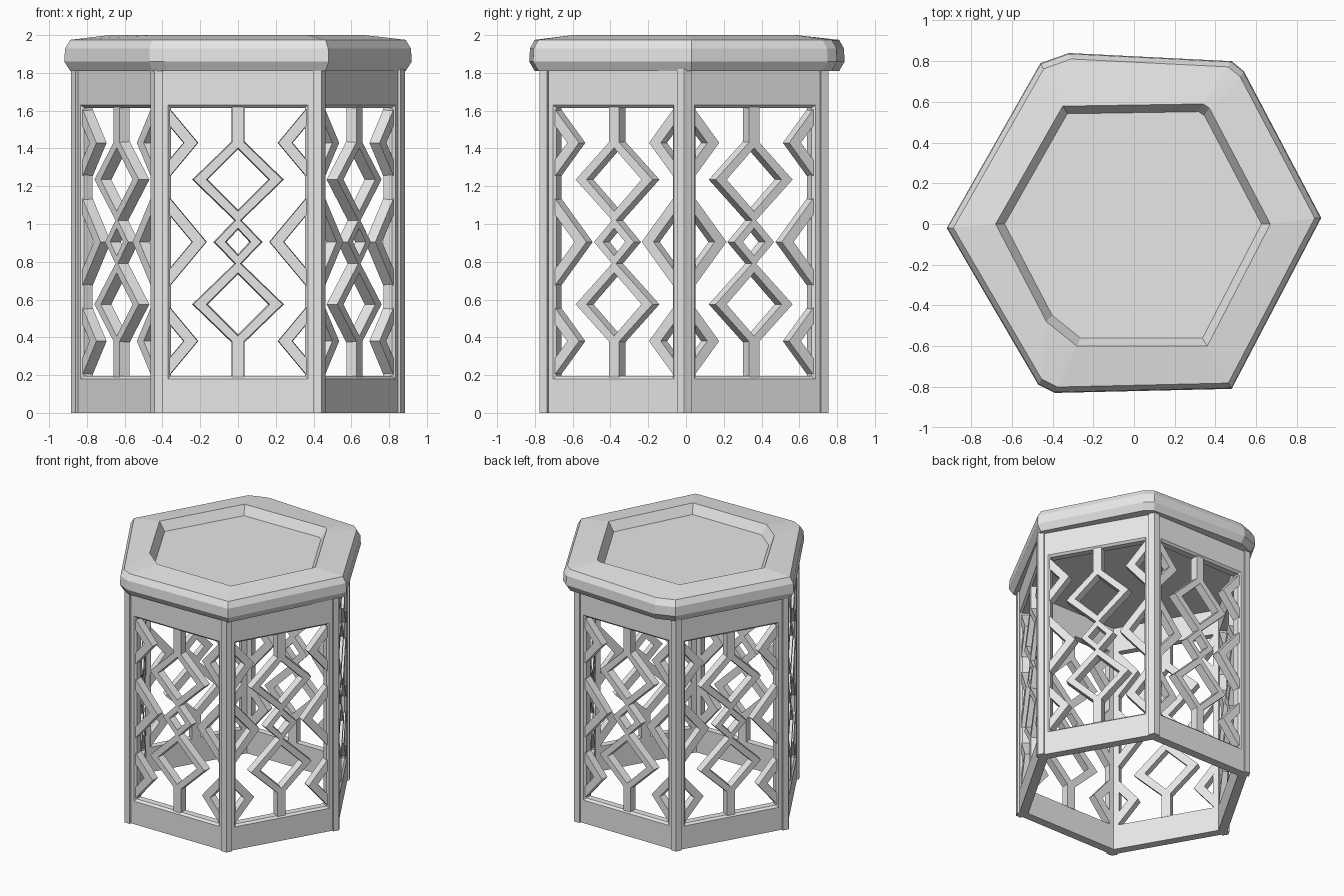
import bpy, bmesh, math
from mathutils import Vector

cube = bpy.data.objects.get("Cube")
if cube:
    bpy.data.objects.remove(cube)

mat = bpy.data.materials.new("plain grey")
mat.use_nodes = True
GREY = (0.8, 0.8, 0.8, 1)
mat.diffuse_color = GREY
mat.node_tree.nodes["Principled BSDF"].inputs["Base Color"].default_value = GREY

CENTRE_Y = -0.01
FACE = 0.75          # distance of panel face from the axis
DEPTH = 0.065        # panel thickness
TAN = math.tan(math.radians(30))


def loft(bm, loops, ring=False):
    """Join successive loops; close as a ring or cap both ends."""
    rows = [[bm.verts.new(p) for p in loop] for loop in loops]
    n = len(rows[0])
    pairs = list(zip(rows, rows[1:]))
    if ring:
        pairs.append((rows[-1], rows[0]))
    else:
        bm.faces.new(rows[0])
        bm.faces.new(rows[-1])
    for a, b in pairs:
        for i in range(n):
            j = (i + 1) % n
            bm.faces.new((a[i], a[j], b[j], b[i]))


def mesh_from(bm, name):
    bmesh.ops.recalc_face_normals(bm, faces=bm.faces)
    me = bpy.data.meshes.new(name)
    bm.to_mesh(me)
    bm.free()
    me.materials.append(mat)
    return me


def place(name, me, turn=0):
    ob = bpy.data.objects.new(name, me)
    ob.location.y = CENTRE_Y
    ob.rotation_euler.z = math.radians(turn)
    bpy.context.collection.objects.link(ob)
    return ob


def at(points, y):
    return [(x, y, z) for x, z in points]


def rect(w, z0, z1):
    return [(-w, z0), (w, z0), (w, z1), (-w, z1)]


def diamond(zc, w, h):
    return [(w, zc), (0, zc + h), (-w, zc), (0, zc - h)]


# Panel frame with chamfered opening
bm = bmesh.new()
back = -FACE + DEPTH
loft(bm, [at(rect(-back * TAN, 0, 1.82), back),
          at(rect(FACE * TAN, 0, 1.82), -FACE),
          at(rect(0.37, 0.18, 1.63), -FACE),
          at(rect(0.355, 0.195, 1.615), -FACE + 0.015),
          at(rect(0.355, 0.195, 1.615), back)], ring=True)
frame_mesh = mesh_from(bm, "panel_frame")

# Lattice: diamonds down the middle, stems, chevrons at the sides
bm = bmesh.new()
FRONT, REAR, MID = -FACE + 0.008, back + 0.003, 0.905
for zc, wo, ho, wi, hi in ((MID + 0.33, 0.243, 0.235, 0.16, 0.16),
                           (MID, 0.13, 0.135, 0.06, 0.065),
                           (MID - 0.33, 0.243, 0.235, 0.16, 0.16)):
    loft(bm, [at(diamond(zc, wo, ho), REAR),
              at(diamond(zc, wo - 0.008, ho - 0.008), FRONT),
              at(diamond(zc, wi + 0.008, hi + 0.008), FRONT),
              at(diamond(zc, wi, hi), REAR)], ring=True)
for z0, z1 in ((1.41, 1.62), (0.19, 0.4)):
    loft(bm, [at(rect(0.035, z0, z1), REAR), at(rect(0.031, z0, z1), FRONT)])
END, BAR, SLOPE = 0.362, 0.08, 1.2
for zc, tip in ((MID + 0.525, 0.21), (MID, 0.165), (MID - 0.525, 0.21)):
    for side in (-1, 1):
        def chevron(e):
            o, i = tip + e, tip + BAR - e
            ho, hi = SLOPE * (END - o), SLOPE * (END - i)
            return [(side * x, zc + z) for x, z in
                    ((o, 0), (END, ho), (END, hi), (i, 0), (END, -hi), (END, -ho))]
        loft(bm, [at(chevron(0), REAR), at(chevron(0.004), FRONT)])
lattice_mesh = mesh_from(bm, "lattice")

# Corner post: a chevron strip wrapping the corner
bm = bmesh.new()
corner = Vector((0.883, 0, 0))
arm = corner + 0.045 * Vector((-0.5, 0.866, 0))
arm_in = arm - 0.05 * Vector((0.866, 0.5, 0))
inner = corner - Vector((0.058, 0, 0))
flip = lambda v: Vector((v.x, -v.y, 0))
plan = [corner, arm, arm_in, inner, flip(arm_in), flip(arm)]
loft(bm, [plan, [p + Vector((0, 0, 1.82)) for p in plan]])
post_mesh = mesh_from(bm, "corner_post")

for k in range(6):
    place(f"panel_frame_{k + 1}", frame_mesh, 60 * k)
    place(f"lattice_{k + 1}", lattice_mesh, 60 * k)
    place(f"corner_post_{k + 1}", post_mesh, 60 * k)

# Table top: uneven hexagonal slab with a sunken tray
outer = [(0.92, 0.03), (0.54, 0.75), (0.48, 0.8), (-0.32, 0.84),
         (-0.46, 0.79), (-0.92, -0.02), (-0.47, -0.79), (-0.39, -0.83), (0.48, -0.81)]
rim = [(0.67, 0), (0.37, 0.57), (0.34, 0.59), (-0.3, 0.58),
       (-0.35, 0.58), (-0.68, 0), (-0.43, -0.48), (-0.28, -0.6), (0.36, -0.6)]


def level(points, scale, z):
    return [(x * scale, y * scale, z) for x, y in points]


bm = bmesh.new()
loft(bm, [level(outer, 0.965, 1.81), level(outer, 1, 1.86), level(outer, 0.995, 1.93),
          level(outer, 0.965, 1.975), level(rim, 1, 2.0), level(rim, 0.935, 1.93)])
top = place("table_top", mesh_from(bm, "table_top"))
top.location.y = 0
